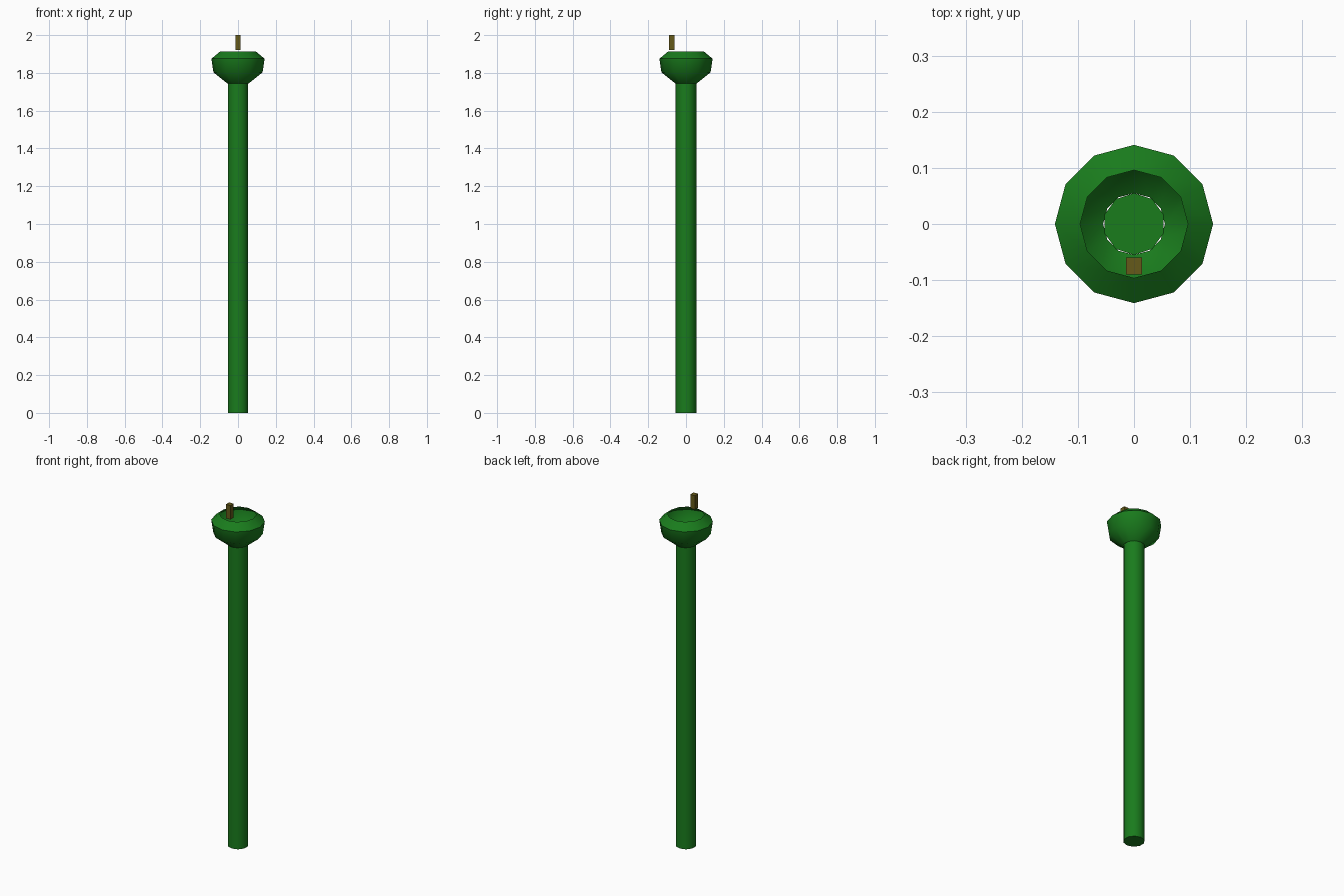
import bpy, math

if "Cube" in bpy.data.objects:
    bpy.data.objects.remove(bpy.data.objects["Cube"])

def material(name, rgb):
    m = bpy.data.materials.new(name)
    m.diffuse_color = (*rgb, 1)
    m.use_nodes = True
    m.node_tree.nodes["Principled BSDF"].inputs["Base Color"].default_value = m.diffuse_color
    return m

green = material("leaf_green", (0.01, 0.2, 0.012))
olive = material("olive", (0.13, 0.1, 0.01))

def lathe(name, profile, sides, mat, cap=False, start=90):
    """Revolve (radius, z) rings around z, optionally closing both ends."""
    verts, faces = [], []
    for r, z in profile:
        for i in range(sides):
            a = math.radians(start) + math.tau * i / sides
            verts.append((r * math.cos(a), r * math.sin(a), z))
    for k in range(len(profile) - 1):
        for i in range(sides):
            a, b = k * sides + i, k * sides + (i + 1) % sides
            faces.append((a, b, b + sides, a + sides))
    if cap:
        faces.append(tuple(reversed(range(sides))))
        faces.append(tuple(range(len(verts) - sides, len(verts))))
    mesh = bpy.data.meshes.new(name)
    mesh.from_pydata(verts, [], faces)
    mesh.materials.append(mat)
    ob = bpy.data.objects.new(name, mesh)
    bpy.context.collection.objects.link(ob)
    bpy.context.view_layer.objects.active = ob
    ob.select_set(True)
    bpy.ops.object.shade_smooth_by_angle(angle=math.radians(50))
    ob.select_set(False)
    return ob

# Stalk
lathe("stalk", [(0.055, 0), (0.055, 1.745)], 10, green, cap=True)

# Open thin-walled cup
lathe("cup", [(0.055, 1.743), (0.13, 1.803), (0.141, 1.875), (0.096, 1.912)], 12, green)

# Small square peg above the rim
bpy.ops.mesh.primitive_cube_add(size=1, location=(0, -0.075, 1.96))
peg = bpy.context.object
peg.name = "peg"
peg.scale = (0.029, 0.03, 0.08)
peg.data.materials.append(olive)
